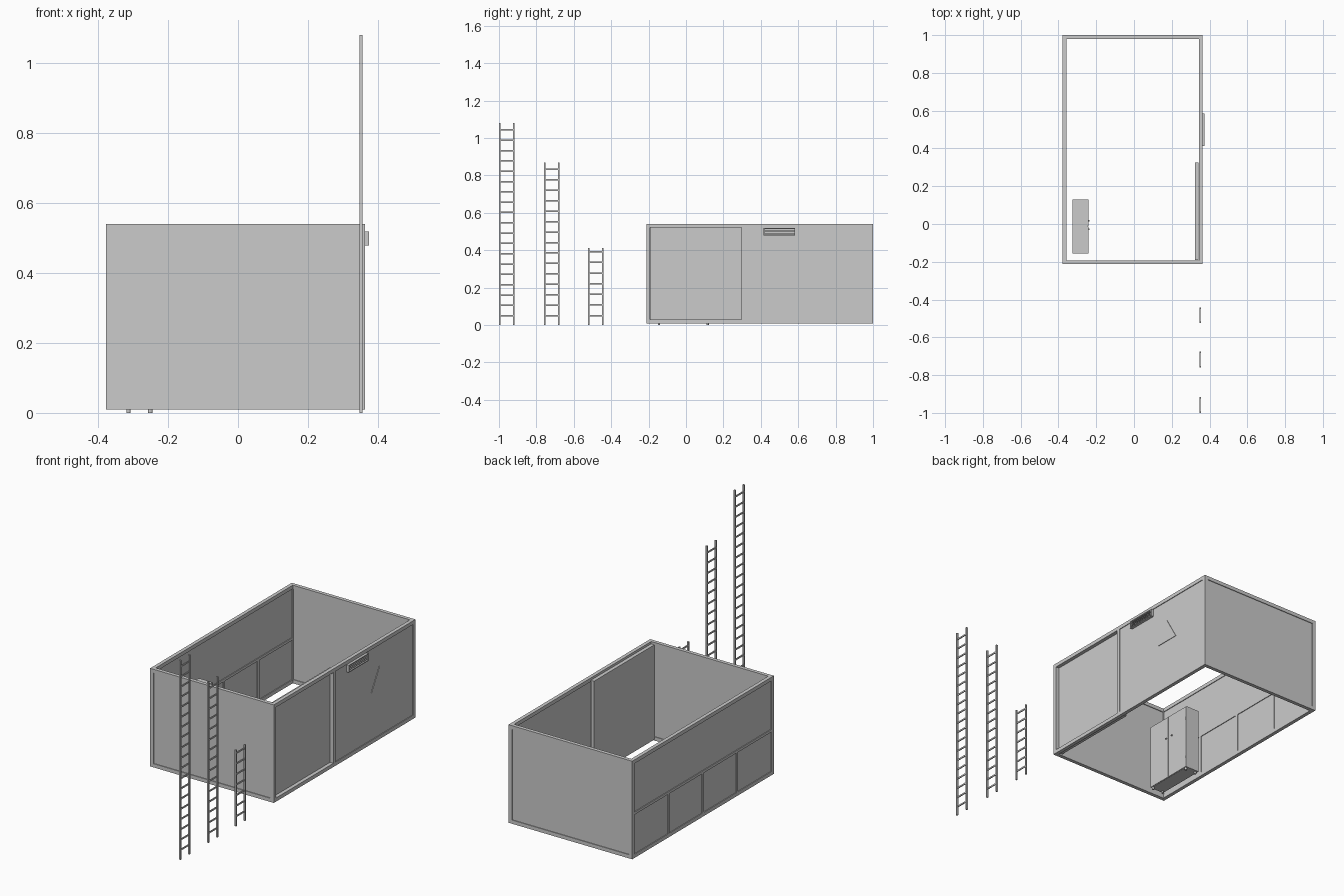
import bpy, bmesh, math
from mathutils import Matrix

if "Cube" in bpy.data.objects:
    bpy.data.objects.remove(bpy.data.objects["Cube"])

X0, X1, Y0, Y1, Z0, Z1 = -0.378, 0.363, -0.212, 1.0, 0.009, 0.54
T = 0.02          # frame bar thickness
INSET = 0.004     # panel recess on both sides


def make(name, build, bevel=0):
    bm = bmesh.new()
    build(bm)
    bmesh.ops.recalc_face_normals(bm, faces=bm.faces)
    mesh = bpy.data.meshes.new(name)
    bm.to_mesh(mesh)
    bm.free()
    ob = bpy.data.objects.new(name, mesh)
    bpy.context.collection.objects.link(ob)
    if bevel:
        mod = ob.modifiers.new("bevel", 'BEVEL')
        mod.width, mod.segments = bevel, 1
    return ob


def add_box(bm, a, b):
    size = [q - p for p, q in zip(a, b)]
    mid = [(p + q) / 2 for p, q in zip(a, b)]
    bmesh.ops.create_cube(bm, size=1, matrix=Matrix.Translation(mid) @ Matrix.Diagonal((*size, 1)))


def box(name, a, b, bevel=0):
    return make(name, lambda bm: add_box(bm, a, b), bevel)


def cylinder(name, at, r, depth, axis='Z', sides=12):
    rot = Matrix.Rotation(math.pi / 2, 4, 'Y') if axis == 'X' else Matrix()
    return make(name, lambda bm: bmesh.ops.create_cone(
        bm, cap_ends=True, segments=sides, radius1=r, radius2=r, depth=depth,
        matrix=Matrix.Translation(at) @ rot))


# Frame: corner posts, top and bottom rails
for x in (X0, X1 - T):
    for y in (Y0, Y1 - T):
        box("corner_post", (x, y, Z0 + T), (x + T, y + T, Z1 - T))
for z in (Z0, Z1 - T):
    for x in (X0, X1 - T):
        box("side_rail", (x, Y0, z), (x + T, Y1, z + T))
    for y in (Y0, Y1 - T):
        box("end_rail", (X0 + T, y, z), (X1 - T, y + T, z + T))

# End wall panels
for name, y in (("front_panel", Y0), ("back_panel", Y1 - T)):
    box(name, (X0 + T, y + INSET, Z0 + T), (X1 - T, y + T - INSET, Z1 - T))

# Left wall: upper panel, middle rail, four lower panels with posts between
RAIL = 0.25
box("left_middle_rail", (X0, Y0 + T, RAIL - 0.007), (X0 + T, Y1 - T, RAIL + 0.007))
box("left_upper_panel", (X0 + INSET, Y0 + T, RAIL + 0.007), (X0 + T - INSET, Y1 - T, Z1 - T))
step = (Y1 - Y0 - 2 * T) / 4
for i in range(4):
    y = Y0 + T + i * step
    box("left_lower_panel", (X0 + INSET, y, Z0 + T), (X0 + T - INSET, y + step, RAIL - 0.007))
    if i:
        box("left_lower_post", (X0, y - 0.007, Z0 + T), (X0 + T, y + 0.007, RAIL - 0.007))

# Right wall: divider post, fixed panel, sliding door hung inside the frame
box("door_post", (X1 - T, 0.298, Z0 + T), (X1, 0.316, Z1 - T))
box("right_panel", (X1 - T + INSET, 0.316, Z0 + T), (X1 - INSET, Y1 - T, Z1 - T))
box("sliding_door", (0.323, Y0 + T + 0.002, Z0 + 0.006), (0.3425, 0.325, Z1 - 0.012))


# Triangular warning plate
def plate(bm):
    bmesh.ops.create_cone(
        bm, cap_ends=True, segments=3, radius1=0.08, radius2=0.08, depth=0.004,
        matrix=Matrix.Translation((X1 - INSET + 0.001, 0.695, 0.324)) @ Matrix.Rotation(-math.pi / 2, 4, 'Y'))


tri = make("warning_plate", plate)
# turn the triangle so that one corner points straight up
apex = max(tri.data.vertices, key=lambda v: v.co.z).co
turn = math.atan2(apex.y - 0.695, apex.z - 0.324)
pivot = Matrix.Translation((0, 0.695, 0.324))
tri.data.transform(pivot @ Matrix.Rotation(turn, 4, 'X') @ pivot.inverted())


# Air vent: hollow surround with slats
def vent(bm):
    xa, xb, ya, yb, za, zb, w = X1 - INSET, 0.374, 0.414, 0.584, 0.478, 0.518, 0.005
    add_box(bm, (xa, ya, za), (xb, yb, za + w))
    add_box(bm, (xa, ya, zb - w), (xb, yb, zb))
    for y in (ya, yb - w):
        add_box(bm, (xa, y, za + w), (xb, y + w, zb - w))
    for i in range(3):
        z = za + 0.010 + i * 0.008
        add_box(bm, (xa, ya + w, z), (xb - 0.002, yb - w, z + 0.003))


make("air_vent", vent)

# Cabinet with two doors, knobs, hinges and feet
CX0, CX1, CY0, CY1, CZ = -0.325, -0.245, -0.155, 0.13, 0.37
box("cabinet_body", (CX0, CY0, 0.011), (CX1, CY1, CZ))
mid = (CY0 + CY1) / 2
for ya, yb in ((CY0, mid - 0.0007), (mid + 0.0007, CY1)):
    box("cabinet_door", (CX1, ya, 0.013), (CX1 + 0.004, yb, CZ - 0.002))
for y in (mid - 0.016, mid + 0.03):
    cylinder("cabinet_knob", (CX1 + 0.006, y, 0.245), 0.004, 0.008, 'X')
for y in (CY0 + 0.004, CY1 - 0.004):
    for z in (0.07, 0.30):
        cylinder("cabinet_hinge", (CX1 + 0.003, y, z), 0.002, 0.015)
for x in (CX0 + 0.012, CX1 - 0.006):
    for y in (CY0 + 0.01, CY1 - 0.014):
        cylinder("cabinet_foot", (x, y, 0.0055), 0.006, 0.011)

# Three ladders of different lengths
for y0, height, rungs, top in ((-1.0, 1.08, 19, 1.043), (-0.76, 0.87, 15, 0.832), (-0.525, 0.412, 7, 0.392)):
    y1 = y0 + 0.084
    for y in (y0, y1 - 0.008):
        box("ladder_stile", (0.347, y, 0), (0.356, y + 0.008, height))
    for i in range(rungs):
        z = 0.05 + (top - 0.05) * i / (rungs - 1)
        box("ladder_rung", (0.348, y0 + 0.008, z - 0.004), (0.353, y1 - 0.008, z + 0.004))
